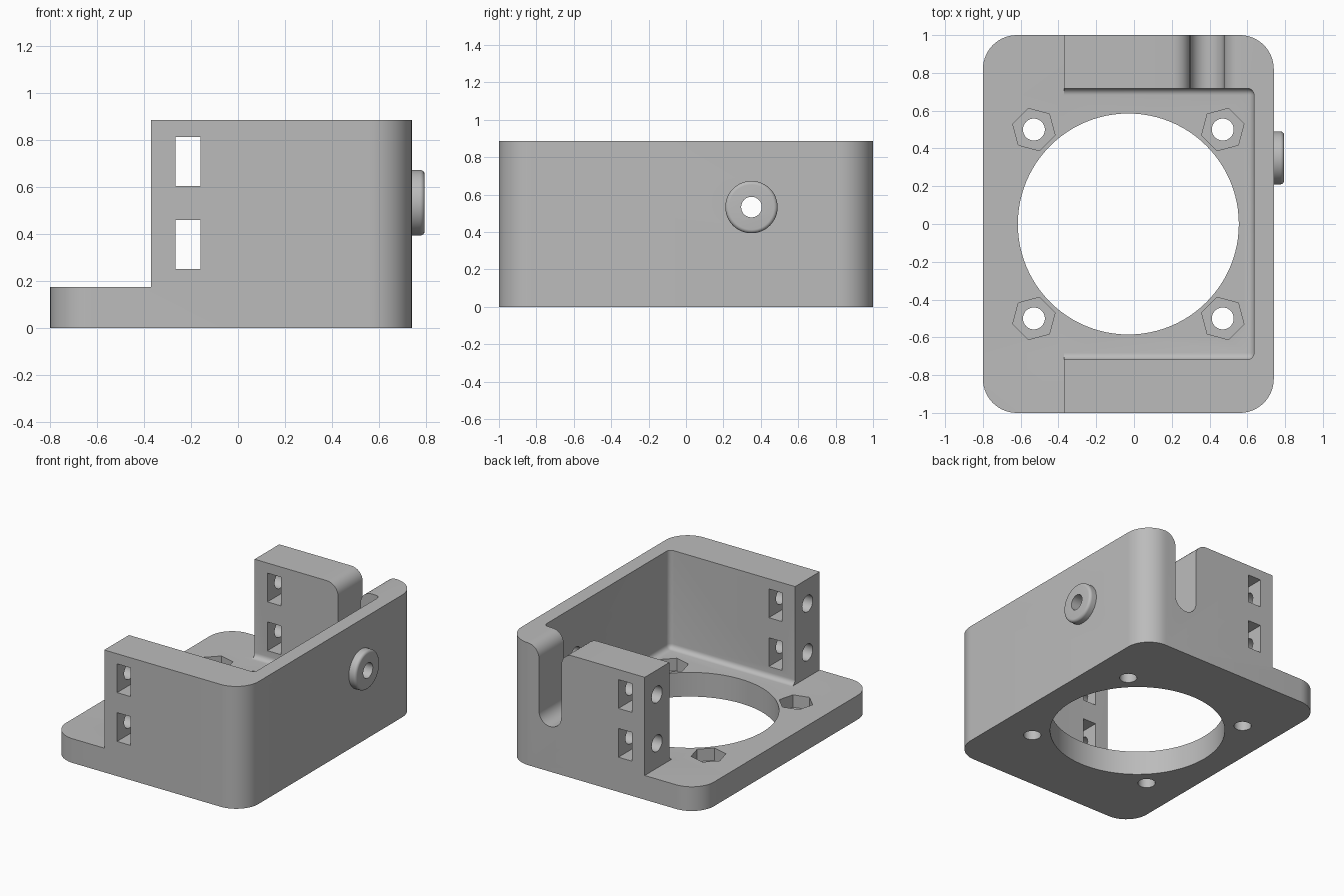
import bpy, bmesh
from math import pi, sin, cos, atan2

if "Cube" in bpy.data.objects:
    bpy.data.objects.remove(bpy.data.objects["Cube"])

grey = bpy.data.materials.new("matte grey")
grey.use_nodes = True
COLOUR = (0.5, 0.5, 0.5, 1)
grey.diffuse_color = COLOUR
grey.node_tree.nodes["Principled BSDF"].inputs["Base Color"].default_value = COLOUR

LEFT, RIGHT, WALL_END = -0.80, 0.74, -0.37
FLOOR, TOP = 0.175, 0.885
MID_X = (LEFT + RIGHT) / 2


def arc(cx, cy, r, a0, a1, n):
    return [(cx + r * cos(a0 + (a1 - a0) * i / n), cy + r * sin(a0 + (a1 - a0) * i / n))
            for i in range(n + 1)]


def circle(cx, cy, r, n=48, turn=0):
    return arc(cx, cy, r, turn, turn + 2 * pi, n)[:-1]


def rectangle(x0, x1, y0, y1):
    return [(x0, y0), (x1, y0), (x1, y1), (x0, y1)]


def prism(name, outline, lo, hi, axis="z", bevel=0, pick=None):
    """Extrude an outline along an axis, rounding the edges chosen by pick."""
    place = {"x": lambda u, v, w: (w, u, v),
             "y": lambda u, v, w: (u, w, v),
             "z": lambda u, v, w: (u, v, w)}[axis]
    bm = bmesh.new()
    a = [bm.verts.new(place(u, v, lo)) for u, v in outline]
    b = [bm.verts.new(place(u, v, hi)) for u, v in outline]
    bm.faces.new(a)
    bm.faces.new(b)
    for i in range(len(a)):
        bm.faces.new((a[i - 1], a[i], b[i], b[i - 1]))
    bmesh.ops.recalc_face_normals(bm, faces=bm.faces)
    if bevel:
        edges = [e for e in bm.edges if pick((e.verts[0].co + e.verts[1].co) / 2)]
        bmesh.ops.bevel(bm, geom=edges, offset=bevel, segments=6, profile=0.5,
                        affect="EDGES")
    mesh = bpy.data.meshes.new(name)
    bm.to_mesh(mesh)
    bm.free()
    mesh.materials.append(grey)
    ob = bpy.data.objects.new(name, mesh)
    bpy.context.collection.objects.link(ob)
    return ob


def combine(body, tool, operation="DIFFERENCE"):
    """Apply one boolean and discard the tool."""
    mod = body.modifiers.new("cut", "BOOLEAN")
    mod.operation, mod.object, mod.solver = operation, tool, "EXACT"
    graph = bpy.context.evaluated_depsgraph_get()
    mesh = bpy.data.meshes.new_from_object(body.evaluated_get(graph))
    body.modifiers.clear()
    body.data = mesh
    bpy.data.objects.remove(tool)


# Rounded block that becomes the floor plate and walls
R = 0.18
outline = []
for k, (cx, cy) in enumerate([(RIGHT - R, 1 - R), (LEFT + R, 1 - R),
                              (LEFT + R, R - 1), (RIGHT - R, R - 1)]):
    outline += arc(cx, cy, R, k * pi / 2, (k + 1) * pi / 2, 14)
body = prism("housing", outline, 0, TOP)

# Open the left end and hollow the inside with small fillets
combine(body, prism("end_cutter", rectangle(-1, WALL_END, -1.2, 1.2), FLOOR, 1.2))
IN_X, IN_Y = 0.635, 0.718
combine(body, prism(
    "cavity_cutter", rectangle(-1.1, IN_X, -IN_Y, IN_Y), FLOOR, 1.2, bevel=0.035,
    pick=lambda c: c.x > -1 and c.z < 1.1 and (c.x > 0.6 or abs(c.y) > 0.7)))

# Round boss on the right wall
BOSS_Y, BOSS_Z = 0.35, 0.533
combine(body, prism("boss", circle(BOSS_Y, BOSS_Z, 0.14), 0.69, 0.795, "x",
                    bevel=0.02, pick=lambda c: c.x > 0.79), "UNION")
combine(body, prism("boss_bore", circle(BOSS_Y, BOSS_Z, 0.055), 0.5, 0.9, "x"))

# Large opening in the floor
combine(body, prism("fan_opening", circle(MID_X, 0, 0.585, 96), -0.1, 0.4))

# Screw holes with hexagonal nut pockets
for sx in (-1, 1):
    for sy in (-1, 1):
        x, y = MID_X + sx * 0.5, sy * 0.5
        turn = atan2(sy, sx) + pi / 2
        combine(body, prism("nut_pocket", circle(x, y, 0.116, 6, turn), 0.085, 0.3))
        combine(body, prism("screw_hole", circle(x, y, 0.058), -0.1, 0.3))

# Nut slots through both side walls, with screw holes from the wall ends
for z in (0.355, 0.708):
    combine(body, prism("nut_slot", rectangle(-0.267, -0.16, z - 0.104, z + 0.104),
                        -1.2, 1.2, "y"))
    for y in (-0.86, 0.86):
        combine(body, prism("end_hole", circle(y, z, 0.06, 32), -0.5, 0.0, "x"))

# Cable slot in the back wall: round bottom, flared top
SLOT_X, SLOT_R, FLARE = 0.387, 0.089, 0.09
low, high = 0.415, TOP - FLARE
outer = SLOT_R + FLARE
slot = arc(SLOT_X, low, SLOT_R, pi, 2 * pi, 20)
slot += arc(SLOT_X + outer, high, FLARE, pi, pi / 2, 8)
slot += [(SLOT_X + outer, 1.1), (SLOT_X - outer, 1.1)]
slot += arc(SLOT_X - outer, high, FLARE, pi / 2, 0, 8)
combine(body, prism("cable_slot", slot, 0.6, 1.2, "y"))

bpy.ops.object.select_all(action="DESELECT")
body.select_set(True)
bpy.context.view_layer.objects.active = body
bpy.ops.object.shade_smooth_by_angle(angle=pi / 6)
